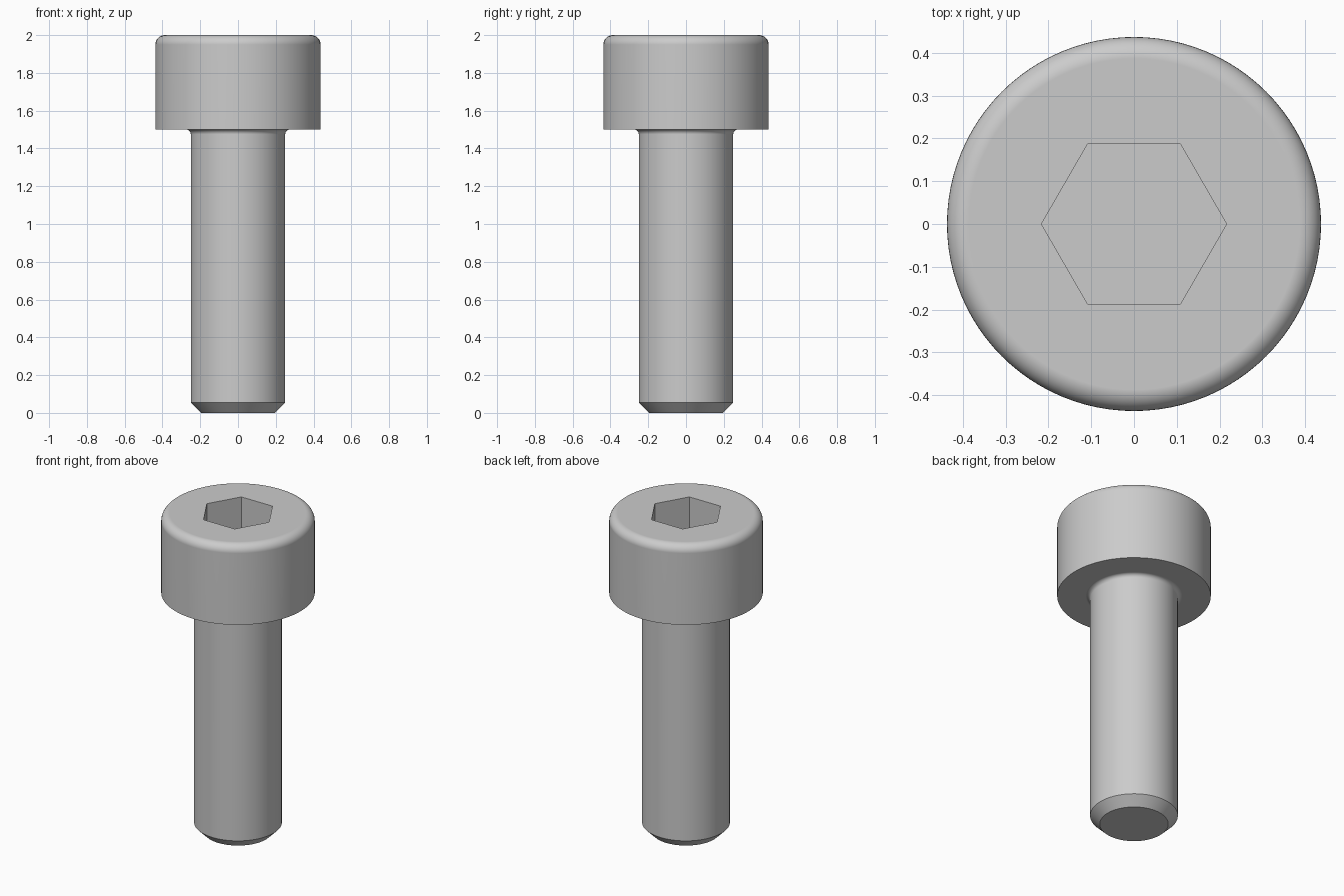
import bpy
import bmesh
from math import sin, cos, pi, radians

cube = bpy.data.objects.get("Cube")
if cube:
    bpy.data.objects.remove(cube, do_unlink=True)

SIDES = 96
HEAD_R, SHANK_R, TIP_R = 0.4375, 0.25, 0.195
HEAD_Z, TOP_Z, CHAMFER = 1.5, 2.0, 0.055
ROUND, FILLET = 0.05, 0.025
SOCKET_R, SOCKET_Z = 0.375 / 3 ** 0.5, 1.75

steel = bpy.data.materials.new("steel_grey")
steel.use_nodes = True
grey = (0.6, 0.6, 0.6, 1)
steel.diffuse_color = grey
shader = next(n for n in steel.node_tree.nodes if n.type == 'BSDF_PRINCIPLED')
shader.inputs["Base Color"].default_value = grey


def arc(cx, cz, r, start, end, steps=8):
    """Points (radius, height) along a circular arc, angles in degrees."""
    angles = [radians(start + (end - start) * i / steps) for i in range(steps + 1)]
    return [(cx + r * cos(a), cz + r * sin(a)) for a in angles]


def ring(bm, r, z, n):
    return [bm.verts.new((r * cos(2 * pi * i / n), r * sin(2 * pi * i / n), z))
            for i in range(n)]


def wall(bm, low, high):
    n = len(low)
    for i in range(n):
        j = (i + 1) % n
        bm.faces.new((low[i], low[j], high[j], high[i]))


bm = bmesh.new()

# Outer body: chamfered tip, shank, under-head fillet, head with rounded rim
profile = [(TIP_R, 0), (SHANK_R, CHAMFER)]
profile += arc(SHANK_R + FILLET, HEAD_Z - FILLET, FILLET, 180, 90)
profile += [(HEAD_R, HEAD_Z)]
profile += arc(HEAD_R - ROUND, TOP_Z - ROUND, ROUND, 0, 90)
rings = [ring(bm, r, z, SIDES) for r, z in profile]
for low, high in zip(rings, rings[1:]):
    wall(bm, low, high)
bm.faces.new(rings[0])

# Hexagonal socket with a flat floor
rim = ring(bm, SOCKET_R, TOP_Z, 6)
floor = ring(bm, SOCKET_R, SOCKET_Z, 6)
wall(bm, floor, rim)
bm.faces.new(floor)

# Flat top of the head, one sector per socket side
outer, step = rings[-1], SIDES // 6
for i in range(6):
    edge = [outer[(i * step + k) % SIDES] for k in range(step + 1)]
    bm.faces.new(edge + [rim[(i + 1) % 6], rim[i]])

bmesh.ops.recalc_face_normals(bm, faces=bm.faces)
mesh = bpy.data.meshes.new("socket_head_screw")
bm.to_mesh(mesh)
bm.free()
mesh.materials.append(steel)

screw = bpy.data.objects.new("socket_head_screw", mesh)
bpy.context.collection.objects.link(screw)
bpy.ops.object.select_all(action='DESELECT')
screw.select_set(True)
bpy.context.view_layer.objects.active = screw
bpy.ops.object.shade_smooth_by_angle(angle=radians(30))

# Keep the flat and straight faces evenly shaded next to the roundings
weighted = screw.modifiers.new("even_shading", 'WEIGHTED_NORMAL')
weighted.keep_sharp = True
